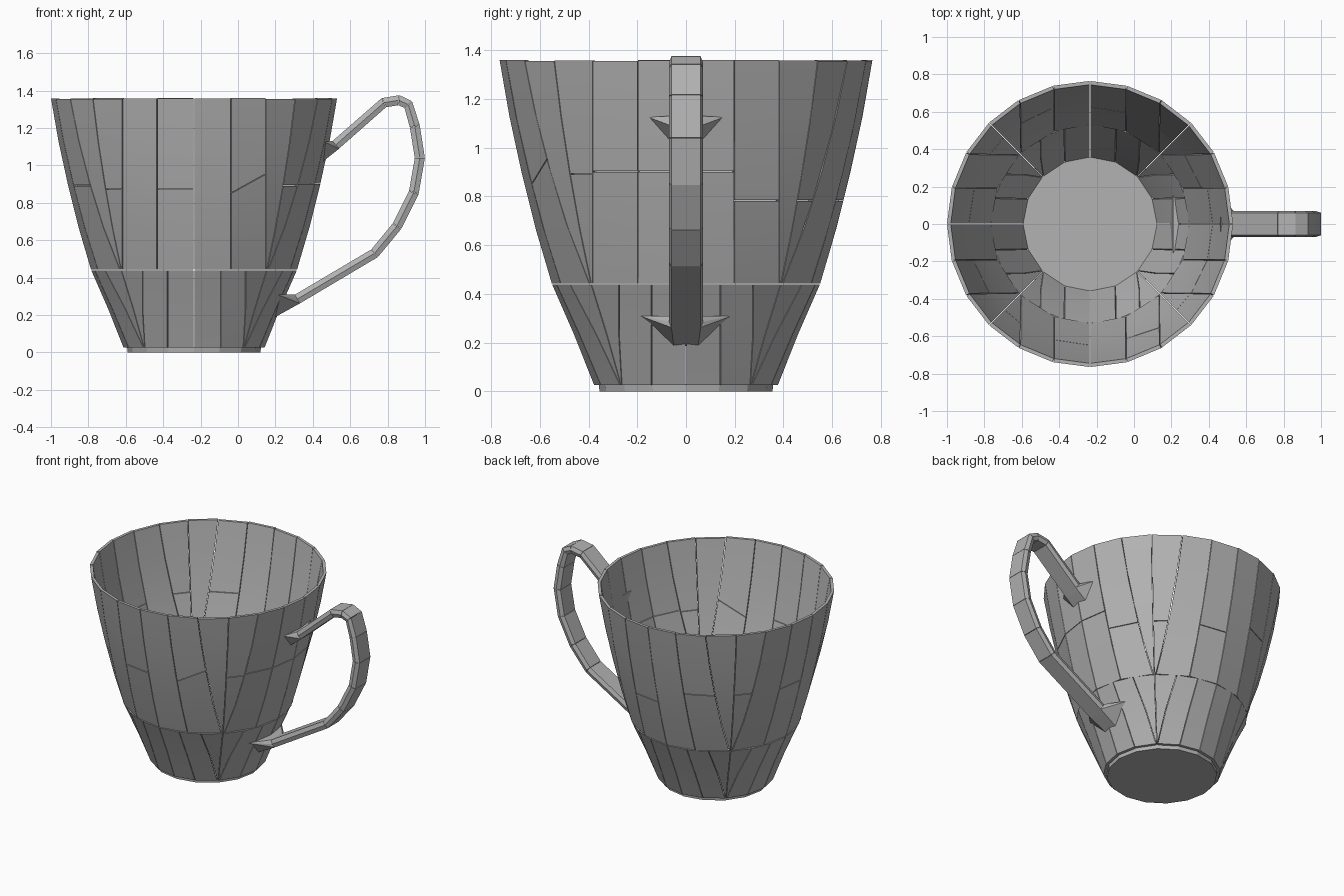
import bpy, bmesh, math, random
from mathutils import Vector

random.seed(4)
cube = bpy.data.objects.get("Cube")
if cube:
    bpy.data.objects.remove(cube, do_unlink=True)

CX = -0.235          # axis of the cup
WALL = 0.02
GAP = 0.004
PROFILE = [(0.02, 0.375), (0.2, 0.445), (0.44, 0.55), (0.66, 0.615),
           (0.9, 0.675), (1.13, 0.725), (1.36, 0.765)]

clay = bpy.data.materials.new("plain grey")
clay.use_nodes = True
GREY = (0.45, 0.45, 0.45, 1)
clay.diffuse_color = GREY
clay.node_tree.nodes["Principled BSDF"].inputs["Base Color"].default_value = GREY


def finish(bm, name):
    bmesh.ops.recalc_face_normals(bm, faces=bm.faces)
    mesh = bpy.data.meshes.new(name)
    bm.to_mesh(mesh)
    bm.free()
    obj = bpy.data.objects.new(name, mesh)
    bpy.context.collection.objects.link(obj)
    mesh.materials.append(clay)
    bpy.ops.object.select_all(action='DESELECT')
    obj.select_set(True)
    bpy.context.view_layer.objects.active = obj
    bpy.ops.object.shade_smooth_by_angle(angle=math.radians(20))
    return obj


def radius(z):
    for (z0, r0), (z1, r1) in zip(PROFILE, PROFILE[1:]):
        if z <= z1:
            return r0 + (r1 - r0) * (z - z0) / (z1 - z0)
    return PROFILE[-1][1]


def seam_angle(i, z, r_top):
    """Seams run in upright planes, so they crowd to the diagonals lower down."""
    quarter, step = divmod(i + 3, 6)
    offset = math.radians(15 * (step - 3))
    limit = math.radians(44.3)
    if step:
        s = max(-1, min(1, math.sin(offset) * r_top / radius(z)))
        offset = max(-limit, min(limit, math.asin(s)))
    return quarter * math.pi / 2 + offset


def loft(bm, rings):
    """Closed solid through rings of equal length."""
    rows = [[bm.verts.new(p) for p in ring] for ring in rings]
    for a, b in zip(rows, rows[1:]):
        for k in range(len(a)):
            j = (k + 1) % len(a)
            bm.faces.new((a[k], a[j], b[j], b[k]))
    bm.faces.new(rows[0])
    bm.faces.new(rows[-1])


def panel(bm, i, low, high, r_top, rows):
    """One wall slab between seams i and i+1; low and high are (start, end) heights."""
    rings = []
    for k in range(rows + 1):
        t = k / rows
        zs = [low[s] + (high[s] - low[s]) * t for s in (0, 1)]
        a = [seam_angle(i, zs[0], r_top), seam_angle(i + 1, zs[1], r_top)]
        cut = min(GAP / 2 / radius(zs[0]), 0.3 * (a[1] - a[0]))
        a = [a[0] + cut, a[1] - cut]
        ring = []
        for s, inset in ((0, 0), (1, 0), (1, WALL), (0, WALL)):
            r = radius(zs[s]) - inset
            ring.append((CX + r * math.cos(a[s]), r * math.sin(a[s]), zs[s]))
        rings.append(ring)
    loft(bm, rings)


# Cup wall: a lower and an upper course of slabs, some snapped across
lower, upper = bmesh.new(), bmesh.new()
for i in range(24):
    panel(lower, i, (0.025, 0.025), (0.438, 0.438), 0.55, 2)
    rim = 1.36 - random.uniform(0, 0.005)
    if i % 2 or random.random() < 0.25:
        z = random.choice((0.78, 0.87, 0.89, 0.9))
        tilt = random.choice((0, 0, 0.05))
        panel(upper, i, (0.442, 0.442), (z - tilt, z + tilt), 0.765, 2)
        panel(upper, i, (z - tilt + GAP, z + tilt + GAP), (rim, rim), 0.765, 2)
    else:
        panel(upper, i, (0.442, 0.442), (rim, rim), 0.765, 4)
finish(lower, "lower_wall")
finish(upper, "upper_wall")

# Floor disc
bm = bmesh.new()
loft(bm, [[(CX + r * math.cos(k * math.pi / 8), r * math.sin(k * math.pi / 8), z)
           for k in range(16)] for z, r in ((0, 0.355), (0.03, 0.358))])
finish(bm, "cup_base")

# Handle: mitred strap pieces along a bent path
PATH = [Vector((x, 0, z)) for x, z in (
    (0.50, 1.09), (0.78, 1.335), (0.86, 1.348), (0.91, 1.325), (0.945, 1.21),
    (0.972, 1.04), (0.94, 0.855), (0.85, 0.675), (0.73, 0.53), (0.30, 0.275))]
SECTION = ((0.027, -0.06), (0.027, 0.06), (0, 0.07),
           (-0.027, 0.06), (-0.027, -0.06), (0, -0.07))


def strap_ring(k, shift=0):
    before = (PATH[k] - PATH[max(k - 1, 0)]).normalized()
    after = (PATH[min(k + 1, len(PATH) - 1)] - PATH[k]).normalized()
    way = (before + after).normalized()
    side = Vector((-way.z, 0, way.x))
    return [PATH[k] + way * shift + side * n + Vector((0, y, 0)) for n, y in SECTION]


bm = bmesh.new()
for k in range(len(PATH) - 1):
    loft(bm, [strap_ring(k, 0.001), strap_ring(k + 1, -0.001)])
finish(bm, "handle")


# Flared brackets where the handle meets the wall
def bracket(name, wall_points, k, shift):
    bm = bmesh.new()
    for y, z in wall_points:
        r = radius(z) - 0.01
        bm.verts.new((CX + math.sqrt(r * r - y * y), y, z))
    for p in strap_ring(k, shift):
        bm.verts.new(p)
    result = bmesh.ops.convex_hull(bm, input=bm.verts)
    bmesh.ops.delete(bm, geom=list(set(result["geom_interior"])), context='VERTS')
    finish(bm, name)


bracket("upper_bracket", ((-0.155, 1.125), (0.155, 1.125), (-0.06, 1.02), (0.06, 1.02)), 0, 0.03)
bracket("lower_bracket", ((-0.19, 0.31), (0.19, 0.31), (-0.05, 0.185), (0.05, 0.185)), len(PATH) - 1, -0.02)
